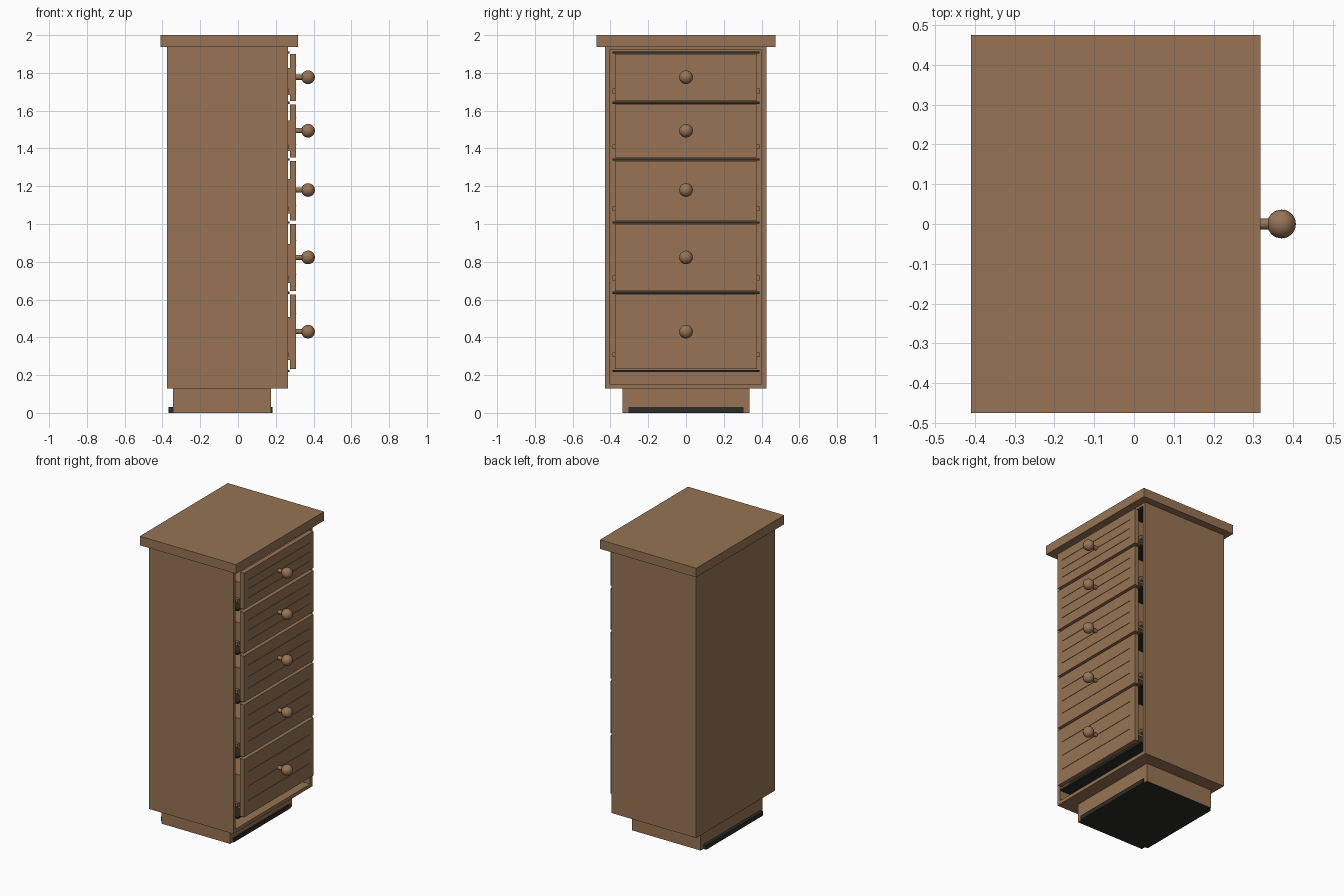
import bpy
import bmesh
import math
from mathutils import Matrix, Vector

cube = bpy.data.objects.get("Cube")
if cube:
    bpy.data.objects.remove(cube, do_unlink=True)


def material(name, rgb):
    m = bpy.data.materials.new(name)
    m.use_nodes = True
    m.diffuse_color = (*rgb, 1)
    m.node_tree.nodes["Principled BSDF"].inputs["Base Color"].default_value = (*rgb, 1)
    return m


WOOD = material("brown wood", (0.31, 0.175, 0.09))
DARK = material("dark trim", (0.024, 0.025, 0.02))


def finish(name, bm, *mats):
    mesh = bpy.data.meshes.new(name)
    bm.to_mesh(mesh)
    bm.free()
    for m in mats:
        mesh.materials.append(m)
    obj = bpy.data.objects.new(name, mesh)
    bpy.context.collection.objects.link(obj)
    return obj


def add_box(bm, x, y, z):
    """Box from (min, max) pairs."""
    lo, hi = Vector((x[0], y[0], z[0])), Vector((x[1], y[1], z[1]))
    mat = Matrix.Translation((lo + hi) / 2) @ Matrix.Diagonal((*(hi - lo), 1))
    bmesh.ops.create_cube(bm, size=1, matrix=mat)


def box(name, x, y, z, mat=WOOD):
    bm = bmesh.new()
    add_box(bm, x, y, z)
    return finish(name, bm, mat)


# Cabinet top and plinth with a dark underside
box("top_slab", (-0.41, 0.318), (-0.475, 0.475), (1.938, 2.0))
bm = bmesh.new()
add_box(bm, (-0.345, 0.175), (-0.335, 0.335), (0, 0.128))
bm.faces.ensure_lookup_table()
for f in bm.faces:
    f.material_index = 1 if f.normal.z < -0.5 else 0
finish("plinth", bm, WOOD, DARK)
box("plinth_runner", (-0.367, 0.182), (-0.305, 0.305), (0, 0.03), DARK)

# Hollow carcass: side walls, back, floor and ceiling around the drawer opening
bm = bmesh.new()
add_box(bm, (-0.375, 0.265), (-0.428, 0.425), (0.128, 1.938))
front = next(f for f in bm.faces if f.normal.x > 0.5)
bmesh.ops.inset_region(bm, faces=[front], thickness=0.034)
bmesh.ops.translate(bm, verts=[v for v in front.verts if v.co.z > 1], vec=(0, 0, 0.008))
inner = bmesh.ops.extrude_discrete_faces(bm, faces=[front])["faces"][0]
bmesh.ops.translate(bm, verts=inner.verts, vec=(-0.61, 0, 0))
bmesh.ops.recalc_face_normals(bm, faces=bm.faces)
finish("carcass", bm, WOOD)

# Dark dividers between the drawers
for i, z in enumerate((0.222, 0.636, 1.008, 1.342, 1.642, 1.908)):
    box(f"divider_{i + 1}", (-0.34, 0.272), (-0.39, 0.39), (z - 0.006, z + 0.006), DARK)

# Drawers: front panel, box behind, side runners, fine ridges and a ball knob
DRAWERS = [(0.232, 0.626, 0.43), (0.645, 1.0, 0.823), (1.018, 1.333, 1.18),
           (1.352, 1.632, 1.494), (1.652, 1.9, 1.777)]
for i, (z0, z1, knob_z) in enumerate(DRAWERS, 1):
    h = z1 - z0
    box(f"drawer_front_{i}", (0.276, 0.308), (-0.375, 0.375), (z0, z1))
    box(f"drawer_box_{i}", (-0.33, 0.2765), (-0.368, 0.368), (z0 + 0.12 * h, z0 + 0.7 * h))

    bm = bmesh.new()
    for s in (-1, 1):
        ys = sorted((s * 0.366, s * 0.389))
        add_box(bm, (-0.33, 0.268), ys, (z0 + 0.16 * h, z0 + 0.16 * h + 0.025))
    finish(f"drawer_runners_{i}", bm, WOOD)

    bm = bmesh.new()
    for t in (0.25, 0.5, 0.75):
        z = z0 + t * h
        add_box(bm, (0.307, 0.311), (-0.33, 0.33), (z - 0.0008, z + 0.0008))
    finish(f"drawer_ridges_{i}", bm, WOOD)

    bm = bmesh.new()
    bmesh.ops.create_uvsphere(bm, u_segments=32, v_segments=16, radius=0.036,
                              matrix=Matrix.Translation((0.371, 0, knob_z)))
    stem = Matrix.Translation((0.325, 0, knob_z)) @ Matrix.Rotation(math.pi / 2, 4, 'Y')
    bmesh.ops.create_cone(bm, cap_ends=True, segments=24, radius1=0.0135,
                          radius2=0.0135, depth=0.04, matrix=stem)
    knob = finish(f"knob_{i}", bm, WOOD)
    bpy.ops.object.select_all(action='DESELECT')
    knob.select_set(True)
    bpy.context.view_layer.objects.active = knob
    bpy.ops.object.shade_smooth_by_angle(angle=math.radians(40))
